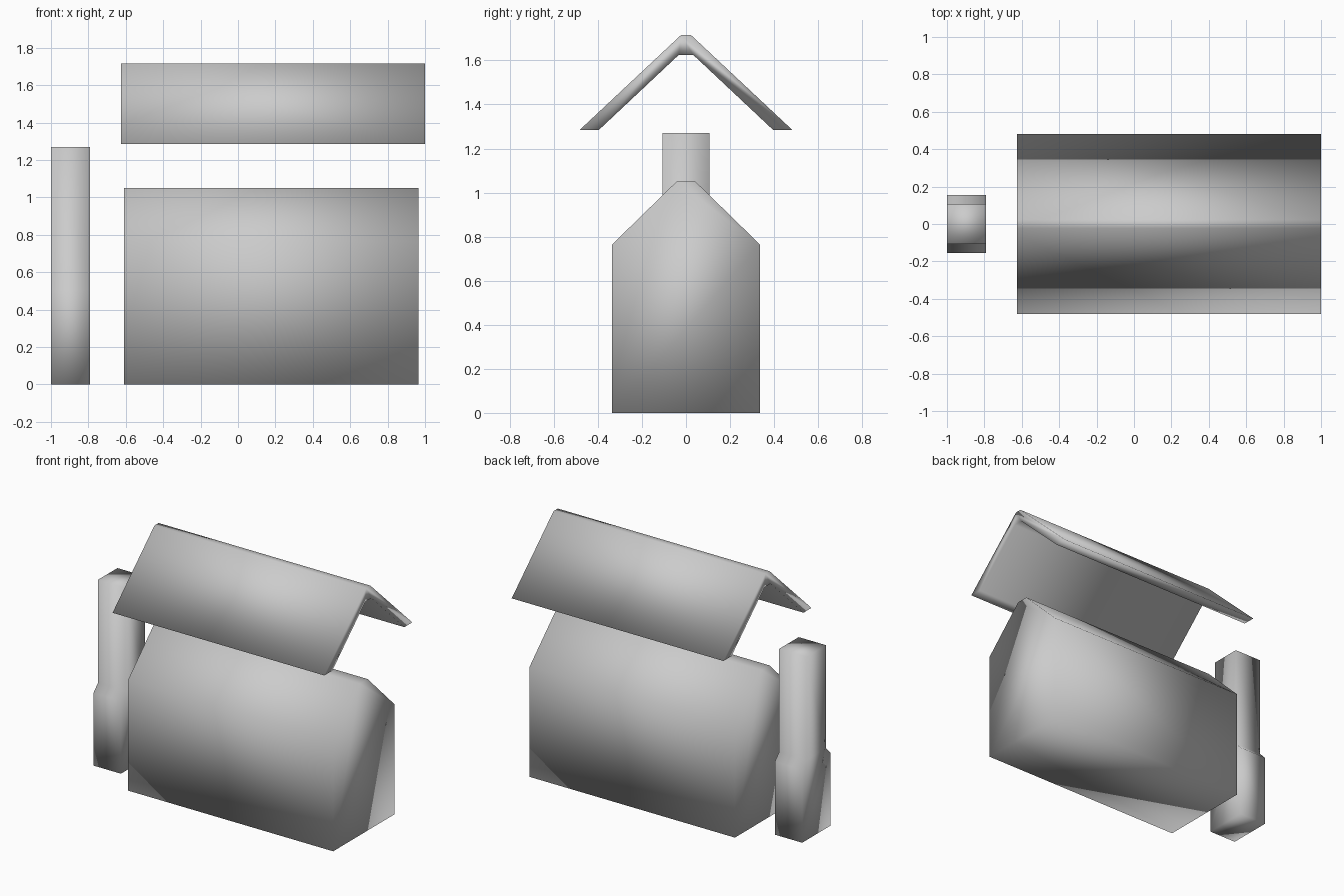
import bpy

cube = bpy.data.objects.get("Cube")
if cube:
    bpy.data.objects.remove(cube, do_unlink=True)

# One plain grey for every part
grey = bpy.data.materials.new("plain_grey")
grey.use_nodes = True
colour = (0.6, 0.6, 0.6, 1.0)
grey.diffuse_color = colour
for node in grey.node_tree.nodes:
    if node.type == 'BSDF_PRINCIPLED':
        node.inputs["Base Color"].default_value = colour


def extrude_profile(name, half, x_min, x_max):
    """Mirror a half outline of (y, z) points and extrude it along x."""
    outline = half + [(-y, z) for y, z in reversed(half)]
    n = len(outline)
    verts = [(x, y, z) for x in (x_min, x_max) for y, z in outline]
    faces = [tuple(reversed(range(n))), tuple(range(n, 2 * n))]
    for i in range(n):
        j = (i + 1) % n
        faces.append((i, j, n + j, n + i))
    mesh = bpy.data.meshes.new(name)
    mesh.from_pydata(verts, [], faces)
    mesh.materials.append(grey)
    mesh.shade_smooth()
    obj = bpy.data.objects.new(name, mesh)
    bpy.context.collection.objects.link(obj)
    return obj


# Outlines run up the +y side from the bottom to the top
extrude_profile("house_body",
                [(0.335, 0.0), (0.335, 0.765), (0.043, 1.05)], -0.61, 0.965)

# Stepped chimney standing beside the house
extrude_profile("chimney",
                [(0.155, 0.0), (0.155, 0.505), (0.107, 0.555), (0.107, 1.27)],
                -1.0, -0.79)

# Floating chevron roof: underside, eave, outer slope, ridge
extrude_profile("roof",
                [(0.033, 1.625), (0.395, 1.285), (0.482, 1.285), (0.023, 1.715)],
                -0.625, 1.0)
